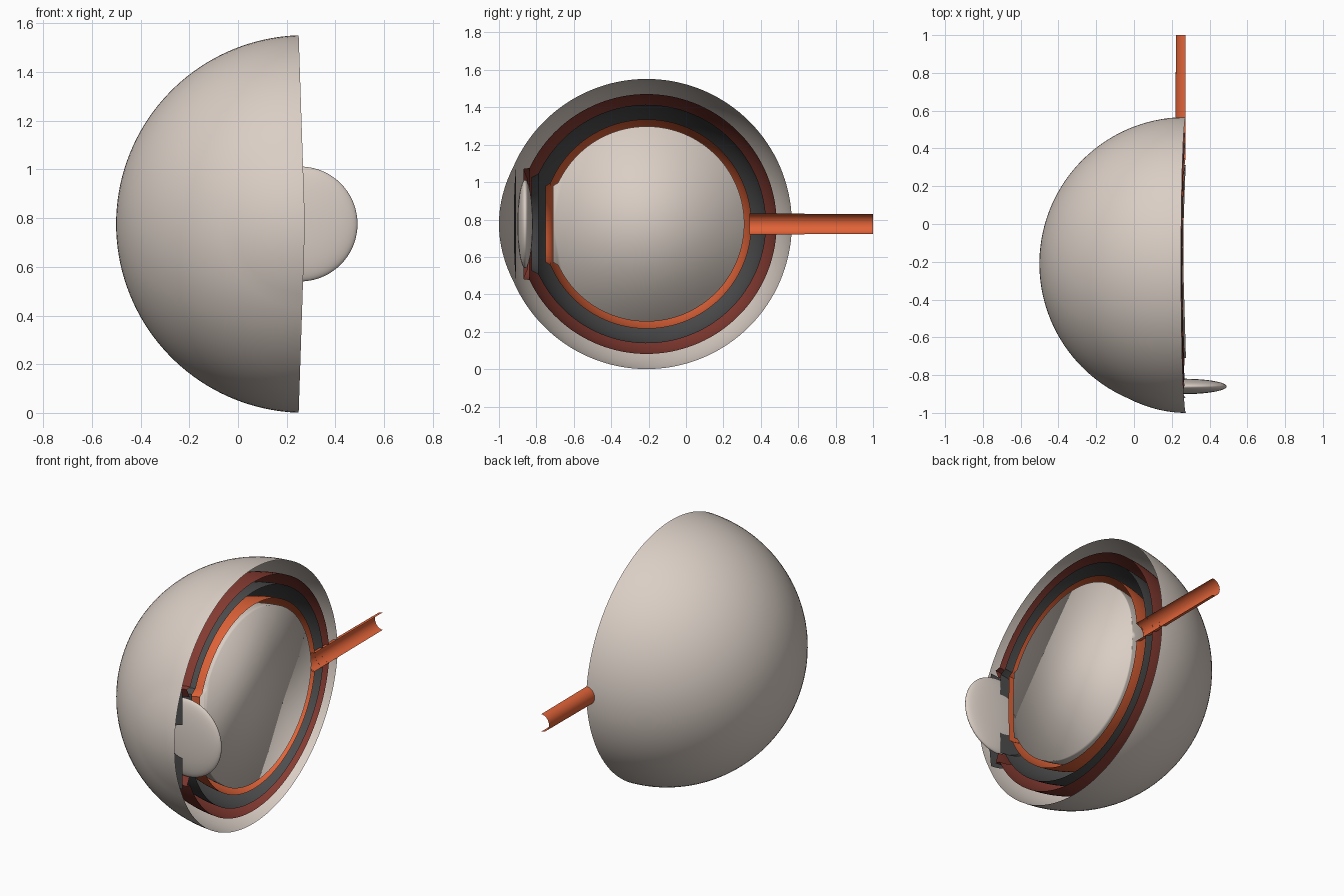
import bpy, bmesh, math

if "Cube" in bpy.data.objects:
    bpy.data.objects.remove(bpy.data.objects["Cube"])

AX, AZ, CY = 0.275, 0.776, -0.21      # optical axis (runs along y) and globe centre
HALF = math.radians(88.1)             # half sweep of the cutaway


def material(name, rgb):
    m = bpy.data.materials.new(name)
    m.diffuse_color = (*rgb, 1)
    m.use_nodes = True
    m.node_tree.nodes["Principled BSDF"].inputs["Base Color"].default_value = m.diffuse_color
    return m


PALE = material("pale_white", (0.70, 0.62, 0.56))
RED = material("dark_red", (0.24, 0.045, 0.032))
GREY = material("dark_grey", (0.075, 0.075, 0.078))
ORANGE = material("orange", (0.75, 0.125, 0.04))


def revolve(name, profile, mat, half=HALF, seg=72, cx=AX, cap=False, crease=35):
    """Sweep a list of (radius, y) points about the optical axis."""
    bm = bmesh.new()
    rows = []
    for i in range(seg + 1):
        t = -half + 2 * half * i / seg
        rows.append([bm.verts.new((cx - r * math.cos(t), y, AZ + r * math.sin(t)))
                     for r, y in profile])
    for a, b in zip(rows, rows[1:]):
        for j in range(len(profile) - 1):
            bm.faces.new((a[j], a[j + 1], b[j + 1], b[j]))
    bmesh.ops.remove_doubles(bm, verts=bm.verts, dist=1e-5)
    bmesh.ops.dissolve_degenerate(bm, dist=1e-6, edges=bm.edges)
    if cap:
        bmesh.ops.holes_fill(bm, edges=[e for e in bm.edges if e.is_boundary], sides=0)
    bmesh.ops.recalc_face_normals(bm, faces=bm.faces)
    for f in bm.faces:
        f.smooth = True
    me = bpy.data.meshes.new(name)
    bm.to_mesh(me)
    bm.free()
    if crease:
        me.set_sharp_from_angle(angle=math.radians(crease))
    me.materials.append(mat)
    ob = bpy.data.objects.new(name, me)
    bpy.context.collection.objects.link(ob)
    return ob


def globe(radius, r_back, r_front, n=56):
    """Arc from the back opening round to the front opening."""
    a0 = math.asin(r_back / radius)
    a1 = math.pi - math.asin(r_front / radius)
    return [(radius * math.sin(a), CY + radius * math.cos(a))
            for a in (a0 + (a1 - a0) * i / n for i in range(n + 1))]


# outer white wall with the slightly bulging cornea
wall = globe(0.776, 0.055, 0.31)
y_rim = wall[-1][1]
cornea = [(0.31 * (1 - k / 14), -1.0 + (y_rim + 1.0) * (1 - k / 14) ** 2) for k in range(1, 15)]
revolve("outer_wall_and_cornea", wall + cornea, PALE)

# red layer, folding inward at the front
revolve("red_layer", globe(0.695, 0.055, 0.30) + [(0.295, -0.87), (0.24, -0.845)], RED)

# dark layer and orange inner layer, flat at the front
revolve("dark_layer", globe(0.638, 0.055, 0.27) + [(0.25, -0.825), (0, -0.825)], GREY)
revolve("inner_layer", globe(0.56, 0.055, 0.22) + [(0.205, -0.75), (0, -0.75)], ORANGE)

# solid clear core with a softly shaded cut face
revolve("core", globe(0.522, 0, 0.22) + [(0.205, -0.71), (0, -0.71)], PALE,
        cap=True, crease=0)

# iris ring behind the cornea
revolve("iris", [(0.295, -0.91), (0.2, -0.917), (0.10, -0.92)], GREY)

# full lens
lens = [(0.236 * math.sin(a), -0.86 + 0.041 * math.cos(a))
        for a in (math.pi * i / 32 for i in range(33))]
revolve("lens", lens, PALE, half=math.pi, cx=0.255, crease=0)

# half-tube nerve at the back
revolve("nerve", [(0.056, 0.34), (0.055, 0.6), (0.053, 1.0)], ORANGE, seg=32)
